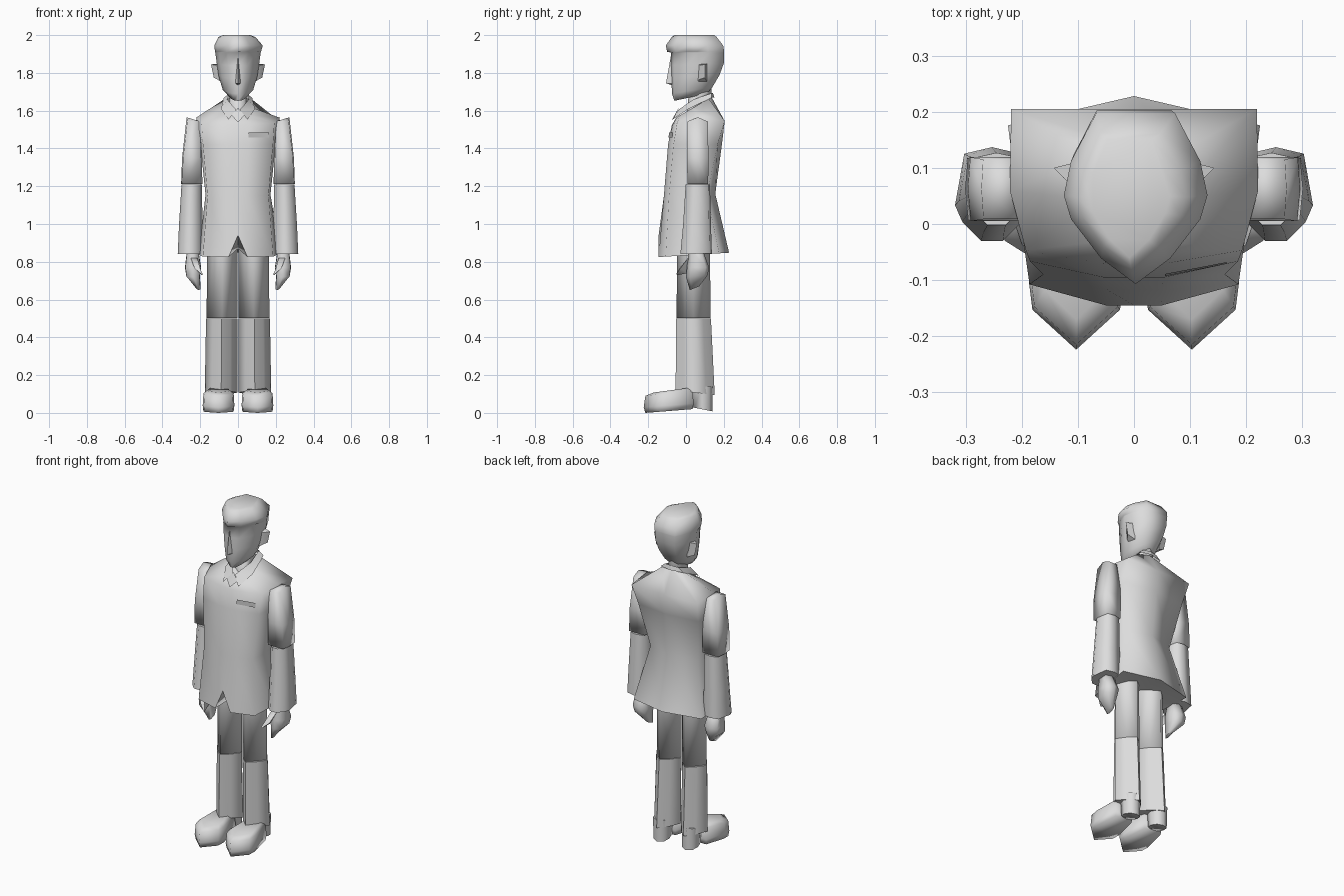
import bpy, bmesh, math


def material(name, v):
    m = bpy.data.materials.new(name)
    m.diffuse_color = (v, v, v, 1)
    return m


GREY = material("light grey", 0.72)
POCKET = material("mid grey", 0.5)

# Half outlines: (fraction of half width, fraction of depth from front to back)
LEG = [(0, 0), (0.56, 0.22), (1, 0.5), (0.56, 0.78), (0, 1)]
PALM = [(0, 0), (0.95, 0.18), (1, 0.85), (0, 1)]
ARM = [(0.9, 0.04), (1, 0.5), (0.92, 0.96)]
CUFF = [(0.3, 0), (0.8, 0.2), (1, 0.38), (0.75, 0.93), (0, 1)]
JACKET = [(0, 0), (0.28, 0), (0.95, 0.1), (1.02, 0.5), (1.02, 0.92), (0, 1)]
SHOULDER = [(0, 0), (0.28, 0.02), (0.88, 0.1), (1.01, 0.48), (1, 1), (0, 1)]
WAIST = [(0, 0), (0.28, 0), (0.94, 0.1), (1, 0.5), (0.92, 0.84), (0, 1)]
HEM = [(0, 0), (0.26, 0), (0.97, 0.1), (1.08, 0.5), (1.17, 0.86), (0, 1)]
FACE = [(0, 0), (0.45, 0.06), (0.82, 0.3), (1, 0.52), (0.9, 0.72), (0.55, 1)]
HAIR = [(0, 0), (0.48, 0.15), (0.9, 0.38), (1, 0.52), (0.9, 0.72), (0.55, 1)]
SHOE = [(0, 0), (0.93, 0.27), (1, 0.45), (0.7, 1)]
NECK = [(0, 0), (0.75, 0.15), (1, 0.5), (0.75, 0.85), (0, 1)]


def finish(name, bm, mirror=False, angle=80, mat=GREY):
    bmesh.ops.recalc_face_normals(bm, faces=bm.faces)
    me = bpy.data.meshes.new(name)
    bm.to_mesh(me)
    bm.free()
    ob = bpy.data.objects.new(name, me)
    bpy.context.collection.objects.link(ob)
    me.materials.append(mat)
    bpy.ops.object.select_all(action='DESELECT')
    ob.select_set(True)
    bpy.context.view_layer.objects.active = ob
    bpy.ops.object.shade_smooth_by_angle(angle=math.radians(angle))
    if mirror:
        ob.modifiers.new("Mirror", 'MIRROR').use_mirror_merge = False
    return ob


def ring(shape, cx, w, yf, yb, zf, zb, lift=0):
    """Closed cross-section: height runs from zf (front) to zb (back), lifted midway."""
    half = [(w * a, yf + (yb - yf) * b,
             zf + (zb - zf) * b + lift * math.sin(math.pi * b)) for a, b in shape]
    other = [(-x, y, z) for x, y, z in reversed(half) if x > 1e-6]
    return [(cx + x, y, z) for x, y, z in half + other]


def loft(name, rings, mirror=False, angle=80, caps=(True, True), notch=0):
    bm = bmesh.new()
    loops = [[bm.verts.new(p) for p in r] for r in rings]
    if notch:
        loops[-1][0].co.z += notch
    n = len(loops[0])
    for a, b in zip(loops, loops[1:]):
        for i in range(n):
            j = (i + 1) % n
            bm.faces.new((a[i], a[j], b[j], b[i]))
    for cap, loop in zip(caps, (loops[0], loops[-1])):
        if cap:
            face = bm.faces.new(loop)
            if notch:
                hub = bmesh.ops.poke(bm, faces=[face])["verts"][0]
                if loop is loops[-1]:
                    hub.co.z += 0.025
    return finish(name, bm, mirror, angle)


def body(name, shape, table, **kw):
    """Loft through rows; a row may start with its own outline."""
    return loft(name, [ring(*r) if isinstance(r[0], list) else ring(shape, *r)
                       for r in table], **kw)


def plate(name, pts, faces, mirror=False, mat=GREY):
    bm = bmesh.new()
    vs = [bm.verts.new(p) for p in pts]
    for f in faces:
        bm.faces.new([vs[i] for i in f])
    return finish(name, bm, mirror, 40, mat)


# Head with the hair fringe standing out over the forehead
body("head", FACE, [
    (0, 0.045, -0.062, 0.11, 1.652, 1.69),
    (0, 0.08, -0.074, 0.14, 1.69, 1.725),
    (0, 0.102, -0.078, 0.178, 1.77, 1.79),
    (0, 0.112, -0.08, 0.20, 1.84, 1.85),
    (0, 0.12, -0.08, 0.202, 1.908, 1.908),
    (HAIR, 0, 0.122, -0.1, 0.202, 1.912, 1.912),
    (HAIR, 0.003, 0.128, -0.107, 0.197, 1.945, 1.945),
    (HAIR, -0.006, 0.098, -0.075, 0.162, 1.99, 1.99),
    (HAIR, -0.008, 0.072, -0.06, 0.15, 2.0, 2.0)])
# Nose wedge
plate("nose", [(0, -0.08, 1.89), (0.014, -0.074, 1.745), (0, -0.106, 1.745),
               (-0.014, -0.074, 1.745), (0, -0.074, 1.735)],
      [(0, 1, 2), (0, 2, 3), (1, 4, 2), (2, 4, 3)])
# Ears flare outward
loft("ear", [
    [(0.095, 0.055, 1.845), (0.085, 0.115, 1.85), (0.085, 0.11, 1.755), (0.095, 0.065, 1.755)],
    [(0.118, 0.075, 1.84), (0.143, 0.1, 1.845), (0.128, 0.1, 1.775), (0.108, 0.07, 1.765)]],
    mirror=True, angle=40)
body("neck", NECK, [(0, 0.046, 0.0, 0.135, 1.55, 1.63),
                    (0, 0.046, 0.015, 0.135, 1.69, 1.73)])

# Jacket body with wide shoulders, narrow waist and a notched front hem
body("jacket", JACKET, [
    (0, 0.068, -0.05, 0.135, 1.565, 1.672),
    (SHOULDER, 0, 0.219, -0.075, 0.205, 1.525, 1.545, 0.028),
    (0, 0.195, -0.095, 0.19, 1.42, 1.42),
    (WAIST, 0, 0.172, -0.117, 0.155, 1.15, 1.16),
    (HEM, 0, 0.192, -0.145, 0.228, 0.825, 0.848)], notch=0.115)
# Folded collar, running from the throat round the back of the neck
plate("collar", [
    (0.01, -0.04, 1.605), (0.058, 0.04, 1.66), (0.045, 0.135, 1.692), (0, 0.142, 1.695),
    (0.05, -0.07, 1.553), (0.09, 0.01, 1.608), (0.075, 0.135, 1.668), (0, 0.15, 1.67)],
    [(0, 1, 5, 4), (1, 2, 6, 5), (2, 3, 7, 6)], mirror=True)
plate("shirt_front", [(0, -0.04, 1.615), (0.035, -0.056, 1.575),
                      (0, -0.08, 1.54), (-0.035, -0.056, 1.575)],
      [(0, 1, 2), (0, 2, 3)])
plate("breast_pocket", [(0.055, -0.093, 1.458), (0.165, -0.071, 1.458),
                        (0.165, -0.068, 1.484), (0.055, -0.089, 1.484)],
      [(0, 1, 2, 3)], mat=POCKET)

# Sleeves
body("upper_sleeve", ARM, [
    (0.235, 0.037, 0.004, 0.12, 1.54, 1.54, 0.025),
    (0.243, 0.053, 0.0, 0.124, 1.35, 1.35),
    (0.245, 0.056, 0.003, 0.122, 1.213, 1.213)], mirror=True, angle=120)
body("lower_sleeve", CUFF, [
    (0.245, 0.054, -0.002, 0.127, 1.21, 1.21),
    (0.25, 0.062, -0.015, 0.132, 1.0, 1.0),
    (0.253, 0.066, -0.03, 0.137, 0.84, 0.845)], mirror=True)
# Hands taper to the fingertips
body("hand", PALM, [
    (0.24, 0.03, 0.015, 0.09, 0.86, 0.86),
    (0.238, 0.043, 0.005, 0.122, 0.77, 0.77),
    (0.238, 0.036, 0.0, 0.115, 0.72, 0.73),
    (0.208, 0.01, 0.02, 0.07, 0.65, 0.67)], mirror=True)
loft("thumb", [
    [(0.25, 0.01, 0.82), (0.215, 0.01, 0.82), (0.225, 0.06, 0.80)],
    [(0.23, -0.03, 0.765), (0.20, -0.035, 0.765), (0.205, 0.01, 0.74)],
    [(0.195, -0.052, 0.735), (0.187, -0.052, 0.735), (0.19, -0.042, 0.73)]], mirror=True)

# Trousers
body("upper_trouser", LEG, [
    (0.083, 0.081, -0.047, 0.127, 0.87, 0.87),
    (0.084, 0.082, -0.05, 0.13, 0.503, 0.503)],
    mirror=True, angle=120, caps=(False, True))
body("lower_trouser", LEG, [
    (0.086, 0.083, -0.052, 0.132, 0.50, 0.50),
    (0.089, 0.087, -0.055, 0.152, 0.12, 0.095)], mirror=True)

# Shoes and heels
body("shoe", SHOE, [
    (0.103, 0.080, -0.215, 0.035, 0.0, 0.02),
    (0.103, 0.084, -0.224, 0.04, 0.03, 0.05),
    (0.103, 0.080, -0.215, 0.035, 0.09, 0.12),
    (0.103, 0.060, -0.17, 0.025, 0.108, 0.134)], mirror=True, angle=100)
body("heel", NECK, [
    (0.095, 0.045, 0.03, 0.14, 0.03, 0.008),
    (0.095, 0.05, 0.025, 0.142, 0.14, 0.14)], mirror=True)
